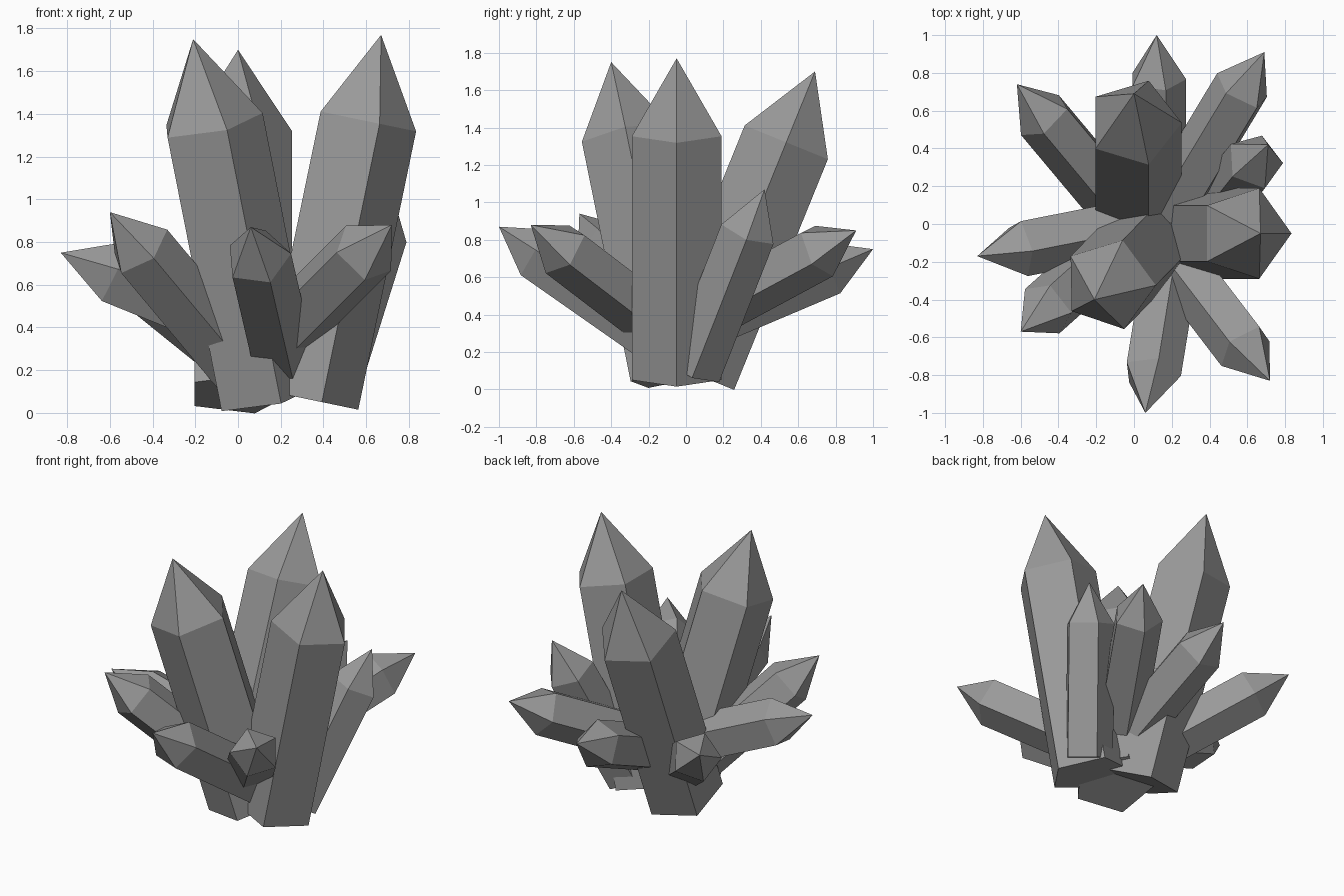
import bpy
import bmesh
from math import cos, sin, tau
from mathutils import Vector

cube = bpy.data.objects.get("Cube")
if cube:
    bpy.data.objects.remove(cube, do_unlink=True)

# Single grey stone material
stone = bpy.data.materials.new("grey crystal")
stone.use_nodes = True
GREY = (0.32, 0.32, 0.32, 1)
stone.diffuse_color = GREY
stone.node_tree.nodes["Principled BSDF"].inputs["Base Color"].default_value = GREY

SIDES = 5
SHOULDER = 0.765   # where the tip starts, as a share of the length
GIRTH = 0.145      # radius as a share of the length


def crystal(name, tip, direction, length):
    """Five-sided prism with a pointed tip, ending at tip along direction."""
    axis = Vector(direction).normalized()
    root = Vector(tip) - axis * length
    turn = Vector((0, 0, 1)).rotation_difference(axis)
    bm = bmesh.new()

    def ring(height):
        r = GIRTH * length
        return [bm.verts.new(root + turn @ Vector(
            (r * cos(tau * i / SIDES), r * sin(tau * i / SIDES), height)))
            for i in range(SIDES)]

    bottom, shoulder = ring(0), ring(SHOULDER * length)
    point = bm.verts.new(tip)
    bm.faces.new(bottom[::-1])
    for i in range(SIDES):
        j = (i + 1) % SIDES
        bm.faces.new((bottom[i], bottom[j], shoulder[j], shoulder[i]))
        bm.faces.new((shoulder[i], shoulder[j], point))
    mesh = bpy.data.meshes.new(name)
    bm.to_mesh(mesh)
    bm.free()
    mesh.materials.append(stone)
    bpy.context.collection.objects.link(bpy.data.objects.new(name, mesh))


# Three tall crystals
TALL = 1.74
crystal("tall_front_crystal", (-0.21, -0.40, 1.75), (-0.33, -0.34, 1.67), TALL)
crystal("tall_back_crystal", (0.00, 0.69, 1.70), (0, 0.65, 1.60), TALL)
crystal("tall_left_crystal", (0.67, -0.05, 1.77), (0.355, 0, 1.71), TALL)

# Ring of short crystals leaning outward
SHORT = 1.08
crystal("short_right_crystal", (-0.83, -0.17, 0.75), (-0.91, -0.18, 0.37), SHORT)
crystal("short_front_right_crystal", (-0.60, -0.57, 0.94), (-0.56, -0.50, 0.67), SHORT)
crystal("short_front_crystal", (0.06, -1.00, 0.87), (-0.13, -0.80, 0.56), SHORT)
crystal("short_front_left_crystal", (0.72, -0.83, 0.88), (0.52, -0.68, 0.52), SHORT)
crystal("short_left_crystal", (0.71, 0.42, 1.07), (0.28, 0.35, 0.89), SHORT)
crystal("short_back_left_crystal", (0.69, 0.91, 0.85), (0.47, 0.78, 0.42), SHORT)
crystal("short_back_crystal", (0.12, 1.00, 0.75), (0, 0.92, 0.39), SHORT)
crystal("short_back_right_crystal", (-0.62, 0.74, 0.77), (-0.57, 0.68, 0.46), SHORT)
